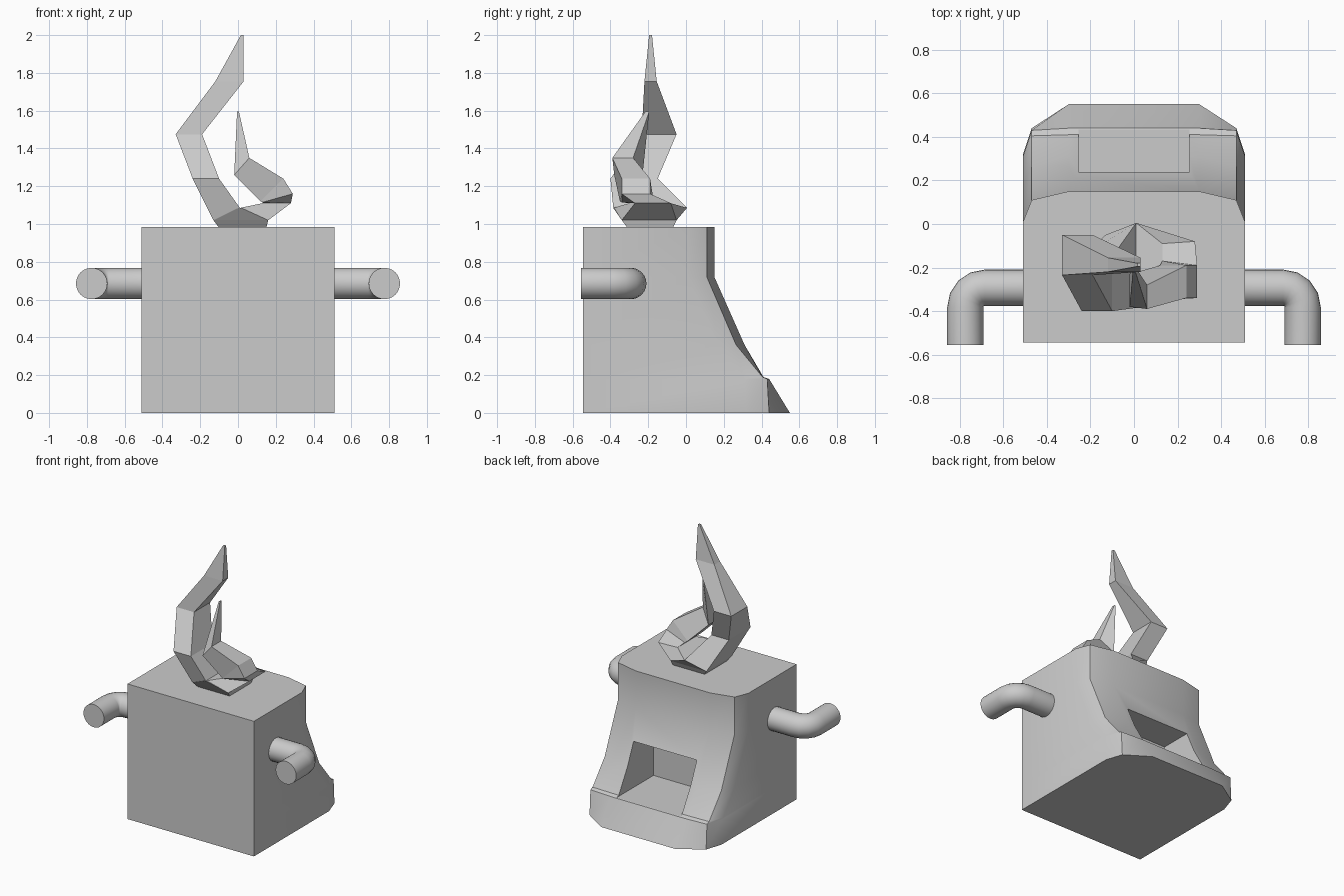
import bpy, bmesh
from math import sin, cos, pi, radians
from mathutils import Vector

if "Cube" in bpy.data.objects:
    bpy.data.objects.remove(bpy.data.objects["Cube"])


def loft(name, rings, smooth=None):
    """Skin closed rings of equal point count and cap both ends."""
    bm = bmesh.new()
    rows = [[bm.verts.new(p) for p in r] for r in rings]
    n = len(rows[0])
    for a, b in zip(rows, rows[1:]):
        for i in range(n):
            j = (i + 1) % n
            bm.faces.new((a[i], a[j], b[j], b[i]))
    bm.faces.new(rows[0])
    bm.faces.new(rows[-1])
    bmesh.ops.recalc_face_normals(bm, faces=bm.faces)
    me = bpy.data.meshes.new(name)
    bm.to_mesh(me)
    bm.free()
    ob = bpy.data.objects.new(name, me)
    bpy.context.collection.objects.link(ob)
    if smooth:
        bpy.ops.object.select_all(action='DESELECT')
        ob.select_set(True)
        bpy.context.view_layer.objects.active = ob
        bpy.ops.object.shade_smooth_by_angle(angle=radians(smooth))
    return ob


# Body: horizontal outlines given as z, back y at centre, corner and side
def outline(z, mid, corner, side):
    half = [(0.51, -0.545), (0.51, side), (0.47, corner), (0.3, mid)]
    pts = half + [(-x, y) for x, y in reversed(half)]
    return [(x, y, z) for x, y in pts]


body = loft("body", [outline(*s) for s in (
    (0, 0.55, 0.44, 0.32),
    (0.18, 0.44, 0.43, 0.31),
    (0.19, 0.41, 0.405, 0.30),
    (0.36, 0.31, 0.265, 0.17),
    (0.72, 0.15, 0.11, 0.01),
    (0.985, 0.15, 0.11, 0.01))], 30)

# Recess in the sloped back
bpy.ops.mesh.primitive_cube_add(size=1, location=(0, 0.305, 0.35))
cutter = bpy.context.object
cutter.name = "recess_cutter"
cutter.scale = (0.51, 0.59, 0.336)
cutter.hide_render = True
cut = body.modifiers.new("recess", 'BOOLEAN')
cut.operation = 'DIFFERENCE'
cut.object = cutter
bpy.context.view_layer.objects.active = body
bpy.ops.object.modifier_apply(modifier=cut.name)
bpy.data.objects.remove(cutter)

# Bent side arms
R, BEND = 0.083, 0.09
for side, name in ((1, "right_arm"), (-1, "left_arm")):
    path = [(0.49, -0.2925, 0)]
    path += [(0.685 + BEND * sin(a), -0.3825 + BEND * cos(a), a)
             for a in (k * pi / 8 for k in range(5))]
    path += [(0.775, -0.555, pi / 2)]
    rings = []
    for x, y, a in path:
        across = Vector((sin(a), cos(a), 0)) * R
        rings.append([(side * (x + across.x * cos(t)), y + across.y * cos(t),
                       0.685 + R * sin(t))
                      for t in (2 * pi * k / 24 for k in range(24))])
    loft(name, rings, 40)


# Flame strands: each ring is two edges (xa, za) and (xb, zb) with y ranges
def ring(xa, za, xb, zb, a0, a1, b0=None, b1=None):
    b0 = a0 if b0 is None else b0
    b1 = a1 if b1 is None else b1
    return [(xa, a0, za), (xb, b0, zb), (xb, b1, zb), (xa, a1, za)]


loft("flame_base", [ring(*r) for r in (
    (-0.10, 0.98, 0.15, 0.98, -0.31, -0.07),
    (-0.13, 1.02, 0.16, 1.02, -0.34, -0.05),
    (0.0, 1.084, 0.02, 1.084, -0.385, 0.0))])

loft("tall_flame", [ring(*r) for r in (
    (-0.13, 1.02, 0.01, 1.085, -0.34, -0.05, -0.385, 0.005),
    (-0.24, 1.24, -0.10, 1.24, -0.40, -0.15),
    (-0.33, 1.475, -0.19, 1.475, -0.235, -0.05),
    (-0.12, 1.755, 0.03, 1.755, -0.22, -0.155),
    (0.015, 2.0, 0.03, 2.0, -0.195, -0.18))])

loft("short_flame", [ring(*r) for r in (
    (0.16, 1.02, 0.01, 1.085, -0.34, -0.05, -0.385, 0.005),
    (0.28, 1.11, 0.13, 1.11, -0.27, -0.08, -0.30, -0.09),
    (0.29, 1.16, 0.13, 1.115, -0.34, -0.19, -0.34, -0.17),
    (0.24, 1.24, 0.12, 1.12, -0.34, -0.19, -0.35, -0.19),
    (0.06, 1.35, -0.02, 1.26, -0.39, -0.28, -0.38, -0.23),
    (0.005, 1.595, -0.005, 1.595, -0.215, -0.195))])
